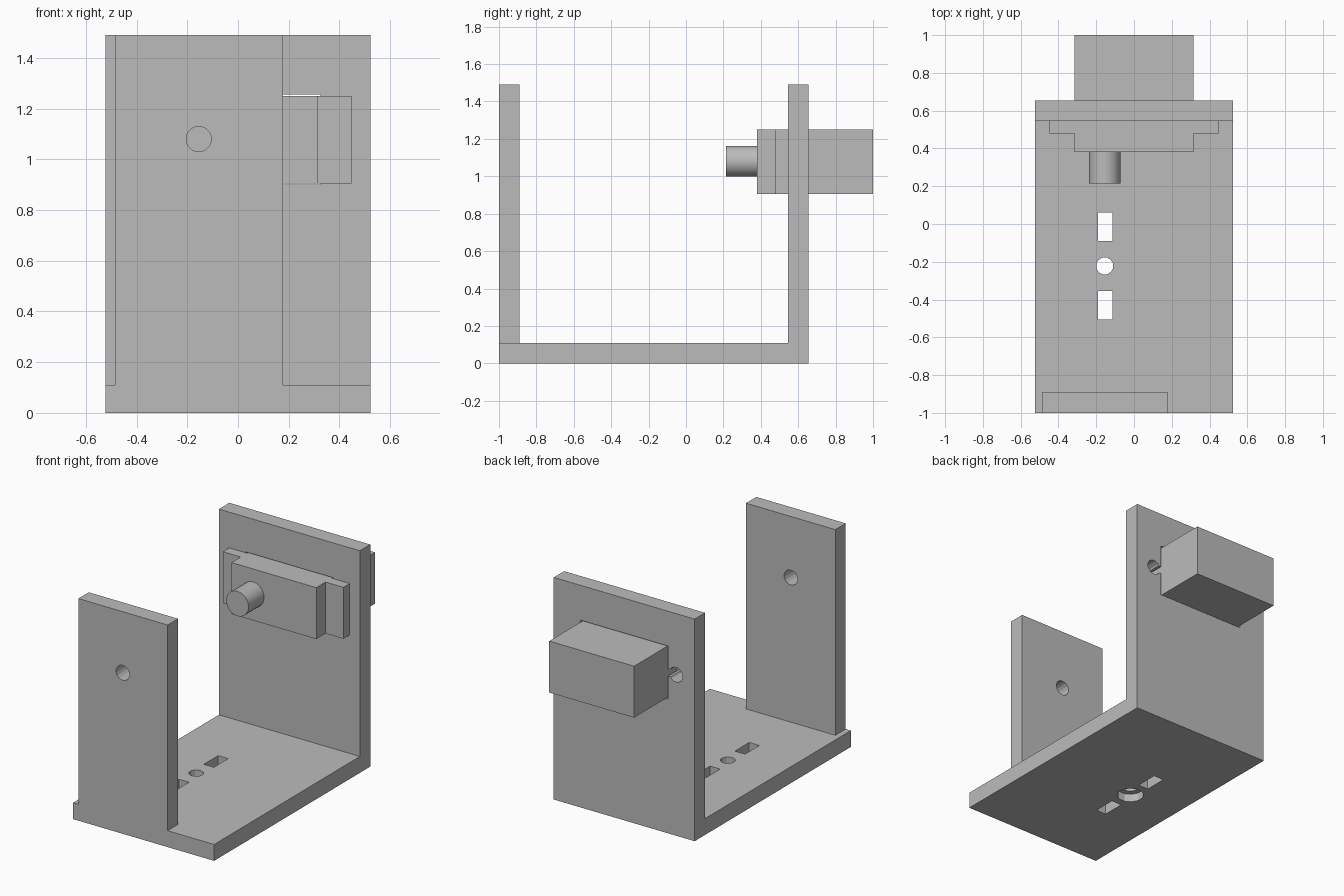
import bpy
import bmesh
from math import radians
from mathutils import Matrix, Vector

if "Cube" in bpy.data.objects:
    bpy.data.objects.remove(bpy.data.objects["Cube"], do_unlink=True)

grey = bpy.data.materials.new("plain grey")
grey.use_nodes = True
GREY = (0.5, 0.5, 0.5, 1)
grey.diffuse_color = GREY
grey.node_tree.nodes["Principled BSDF"].inputs["Base Color"].default_value = GREY


def make(name, bm):
    bmesh.ops.recalc_face_normals(bm, faces=bm.faces)
    mesh = bpy.data.meshes.new(name)
    bm.to_mesh(mesh)
    bm.free()
    mesh.materials.append(grey)
    obj = bpy.data.objects.new(name, mesh)
    bpy.context.collection.objects.link(obj)
    return obj


def box(name, x, y, z):
    bm = bmesh.new()
    size = (x[1] - x[0], y[1] - y[0], z[1] - z[0])
    centre = (sum(x) / 2, sum(y) / 2, sum(z) / 2)
    bmesh.ops.create_cube(bm, size=1, matrix=Matrix.Translation(centre) @ Matrix.Diagonal((*size, 1)))
    return make(name, bm)


def cylinder(name, centre, radius, depth, sides, axis="Z"):
    bm = bmesh.new()
    turn = Matrix.Rotation(radians(90), 4, "X") if axis == "Y" else Matrix()
    spin = Matrix.Rotation(radians(180 / sides), 4, "Z")
    bmesh.ops.create_cone(bm, cap_ends=True, segments=sides, radius1=radius, radius2=radius,
                          depth=depth, matrix=Matrix.Translation(centre) @ turn @ spin)
    return make(name, bm)


def cut(target, cutter):
    cutter.hide_render = True
    mod = target.modifiers.new("cut", "BOOLEAN")
    mod.operation = "DIFFERENCE"
    mod.solver = "EXACT"
    mod.object = cutter
    bpy.context.view_layer.objects.active = target
    bpy.ops.object.modifier_apply(modifier=mod.name)
    bpy.data.objects.remove(cutter, do_unlink=True)


AXIS_X, AXIS_Z = -0.155, 1.08

# L-shaped bracket: floor plate and rear wall in one profile
bm = bmesh.new()
profile = [(-1, 0), (0.655, 0), (0.655, 1.49), (0.545, 1.49), (0.545, 0.11), (-1, 0.11)]
face = bm.faces.new([bm.verts.new((-0.523, y, z)) for y, z in profile])
side = bmesh.ops.extrude_face_region(bm, geom=[face])
moved = [v for v in side["geom"] if isinstance(v, bmesh.types.BMVert)]
bmesh.ops.translate(bm, verts=moved, vec=Vector((1.046, 0, 0)))
bracket = make("bracket", bm)

# Motor opening with a keyhole on each side
cut(bracket, box("opening_cutter", (-0.325, 0.325), (0.5, 0.7), (0.9, 1.256)))
for s in (-1, 1):
    cut(bracket, cylinder("screw_cutter", (s * 0.385, 0.6, AXIS_Z), 0.05, 0.3, 12, "Y"))
    cut(bracket, box("key_cutter", sorted((s * 0.3, s * 0.38)), (0.5, 0.7), (1.055, 1.105)))

# Floor slots and counterbored hole
for y in (-0.43, -0.015):
    cut(bracket, box("slot_cutter", (-0.19, -0.115), (y - 0.076, y + 0.076), (-0.1, 0.2)))
cut(bracket, cylinder("bolt_cutter", (AXIS_X, -0.222, 0.05), 0.046, 0.4, 12))
cut(bracket, cylinder("counterbore_cutter", (AXIS_X, -0.222, 0), 0.085, 0.11, 12))

# Front upright with pivot hole
upright = box("front_upright", (-0.485, 0.178), (-1, -0.89), (0.11, 1.49))
cut(upright, cylinder("pivot_cutter", (AXIS_X, -0.95, AXIS_Z), 0.05, 0.4, 16, "Y"))

# Motor
box("motor_body", (-0.315, 0.315), (0.38, 1), (0.905, 1.25))
box("motor_flange", (-0.447, 0.447), (0.478, 0.545), (0.905, 1.25))
shaft = cylinder("motor_shaft", (AXIS_X, 0.298, AXIS_Z), 0.083, 0.166, 24, "Y")
bpy.ops.object.select_all(action="DESELECT")
shaft.select_set(True)
bpy.context.view_layer.objects.active = shaft
bpy.ops.object.shade_smooth_by_angle(angle=radians(30))
